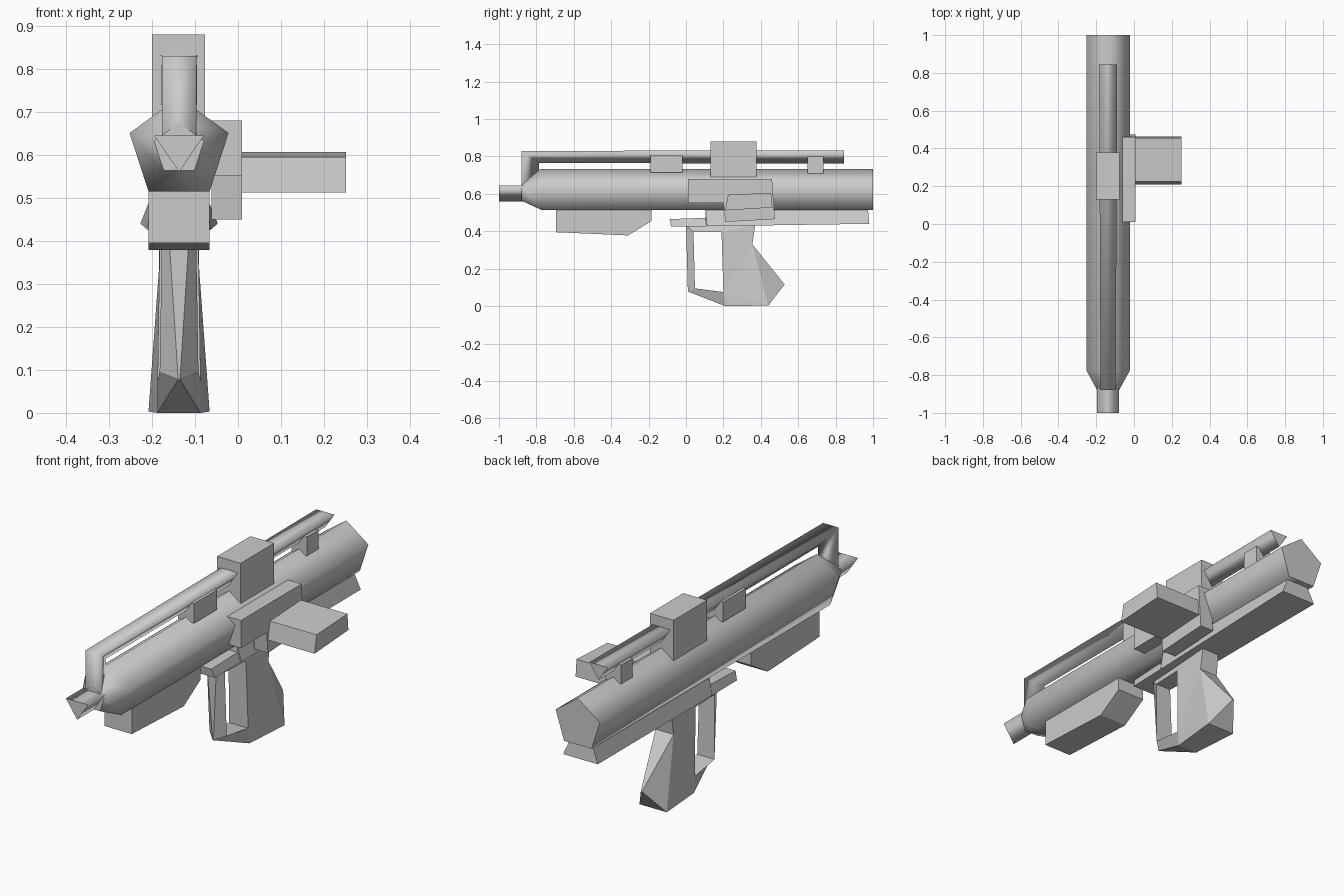
import bpy, bmesh
from math import sin, cos, pi

if "Cube" in bpy.data.objects:
    bpy.data.objects.remove(bpy.data.objects["Cube"])

CX = -0.137  # x of the weapon's centre line


def finish(name, bm):
    bmesh.ops.recalc_face_normals(bm, faces=bm.faces)
    me = bpy.data.meshes.new(name)
    bm.to_mesh(me)
    bm.free()
    ob = bpy.data.objects.new(name, me)
    bpy.context.collection.objects.link(ob)
    return ob


def loft(name, sections, smooth=False):
    """Skin rings of equal length; sides optionally smooth, end caps flat."""
    bm = bmesh.new()
    rings = [[bm.verts.new(p) for p in s] for s in sections]
    n = len(rings[0])
    for a, b in zip(rings, rings[1:]):
        for i in range(n):
            j = (i + 1) % n
            bm.faces.new((a[i], a[j], b[j], b[i])).smooth = smooth
    bm.faces.new(rings[0])
    bm.faces.new(rings[-1])
    return finish(name, bm)


def side_prism(name, profile, x0, x1):
    """Extrude a (y, z) profile across x."""
    return loft(name, [[(x, y, z) for y, z in profile] for x in (x0, x1)])


def box(name, x0, x1, y0, y1, z0, z1):
    return side_prism(name, [(y0, z0), (y1, z0), (y1, z1), (y0, z1)], x0, x1)


def mirrored_plate(name, pts, faces):
    """Plate of (y, z, half width) points, mirrored about CX and walled at its rims."""
    bm = bmesh.new()
    sides = [[bm.verts.new((CX + s * w, y, z)) for y, z, w in pts] for s in (-1, 1)]
    edges = [(f[i - 1], f[i]) for f in faces for i in range(len(f))]
    for vs in sides:
        for f in faces:
            bm.faces.new([vs[i] for i in f])
    L, R = sides
    for a, b in edges:
        if (b, a) not in edges:
            bm.faces.new((L[a], L[b], R[b], R[a]))
    return finish(name, bm)


def pentagon(y, r, z):
    return [(CX + r * sin(2 * pi * i / 5), y, z + r * cos(2 * pi * i / 5)) for i in range(5)]


# Five-sided barrel with tapered front and triangular muzzle
loft("barrel", [pentagon(-0.88, 0.061, 0.613), pentagon(-0.775, 0.121, 0.613),
                pentagon(1.0, 0.121, 0.613)], True)
loft("muzzle", [[(CX - 0.058, y, 0.645), (CX + 0.058, y, 0.645), (CX, y, 0.56)]
                for y in (-1.0, -0.87)], True)

# Three-sided top rail, bent down to the barrel at the front: outer edge, inner edge
rail = [((-0.88, 0.645), (-0.785, 0.665), 0.04),
        ((-0.88, 0.83), (-0.785, 0.765), 0.04),
        ((0.845, 0.832), (0.845, 0.762), 0.048)]
loft("top_rail", [[(CX - w, *o), (CX + w, *o), (CX, *i)] for o, i, w in rail], True)

# Rail supports and sight block
box("rail_support_front", CX - 0.042, CX + 0.042, -0.19, -0.02, 0.715, 0.808)
box("rail_support_rear", CX - 0.04, CX + 0.04, 0.65, 0.735, 0.71, 0.8)
box("sight_block", -0.2, -0.077, 0.13, 0.378, 0.69, 0.88)

# Magazine housing and side magazine
side_prism("magazine_housing", [(0.01, 0.68), (0.46, 0.68), (0.475, 0.465),
                                (0.21, 0.45), (0.2, 0.55), (0.01, 0.55)], -0.062, 0.009)
side_prism("magazine", [(0.225, 0.595), (0.455, 0.606), (0.462, 0.527),
                        (0.21, 0.512)], 0.005, 0.251)

# Receiver plate under the barrel, wider at its lower edge
receiver = [(-0.08, 0.425, 0.465, 0.072, 0.06), (0.11, 0.427, 0.472, 0.075, 0.062),
            (0.112, 0.427, 0.52, 0.075, 0.058), (0.98, 0.44, 0.517, 0.09, 0.058)]
loft("receiver", [[(CX - wb, y, zb), (CX + wb, y, zb), (CX + wt, y - 0.007, zt),
                   (CX - wt, y - 0.007, zt)] for y, zb, zt, wb, wt in receiver])

# Fore-end below the barrel
side_prism("fore_end", [(-0.695, 0.52), (-0.695, 0.395), (-0.31, 0.378),
                        (-0.185, 0.455), (-0.185, 0.52)], -0.208, -0.066)

# Pistol grip and guard around an open window
grip = [(0.0, 0.435, 0.025), (0.04, 0.395, 0.04), (0.19, 0.395, 0.045), (0.37, 0.435, 0.045),
        (0.355, 0.33, 0.047), (0.527, 0.115, 0.003), (0.44, 0.008, 0.071), (0.21, 0.005, 0.05),
        (0.2, 0.075, 0.05), (0.048, 0.095, 0.045), (0.01, 0.078, 0.002)]
# top bridge, front bar, lower bar, then grip body
mirrored_plate("grip", grip, [(0, 1, 2, 3), (0, 10, 9, 1), (10, 7, 8, 9), (2, 4, 3),
                              (2, 8, 4), (8, 6, 4), (8, 7, 6), (4, 6, 5)])

# Drop the grip's lowest edge exactly to the ground
for v in bpy.data.objects["grip"].data.vertices:
    if v.co.z < 0.01:
        v.co.z -= 0.005
